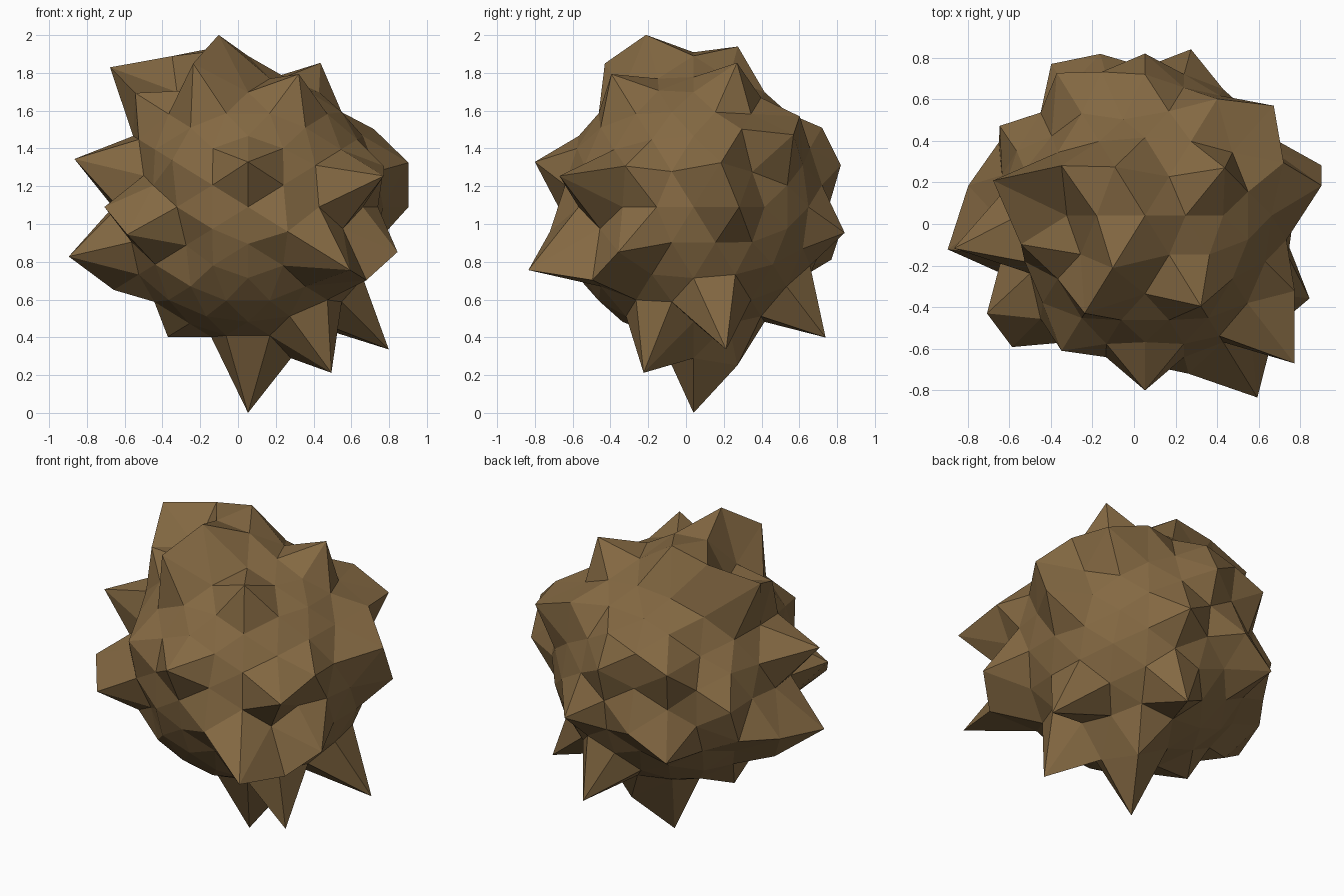
import bpy, bmesh, math
from mathutils import Vector, Matrix

if "Cube" in bpy.data.objects:
    bpy.data.objects.remove(bpy.data.objects["Cube"])

CENTRE = Vector((0.053, 0.04, 1.09))
BASE_RADIUS = 0.715

# Peaks and hollows, measured from the centre of the rock
FEATURES = [
    # front
    (0, -.84, .24), (.55, -.87, -.33), (.72, -.71, .16), (-.64, -.63, -.15),
    (-.33, -.53, -.20), (-.40, -.65, .25), (.21, -.76, -.13),
    (.63, -.53, -.39),
    # right
    (.79, -.40, -.24), (.85, .24, 0), (.85, .15, .23), (.72, -.36, .22),
    (.67, .25, .41), (.62, .53, .38),
    # top
    (-.15, -.26, .91), (.39, .23, .76), (-.15, .23, .85), (.27, -.44, .70),
    (0, 0, .80), (-.23, 0, .82), (-.73, .17, .74), (-.29, -.47, .76),
    (-.60, -.14, .60), (-.40, .24, .80),
    # left
    (-.92, -.16, .25), (-.95, -.16, -.26), (-.85, .15, -.23), (-.70, .43, 0),
    (-.76, -.47, 0), (-.55, -.28, .17), (-.71, 0, -.44), (-.70, .36, -.21),
    # back
    (0, .68, .42), (.22, .80, -.14), (0, .78, .22), (-.45, .73, -.28),
    (.35, .56, .48), (-.45, .38, .28), (-.42, .69, .26), (-.21, .78, -.13),
    (-.21, .69, .35), (-.11, .46, .46),
    # underside
    (0, 0, -1.09), (.44, -.26, -.88), (.75, .17, -.75), (-.42, 0, -.69),
    (.16, .70, -.69), (.14, .23, -.84), (.23, 0, -.80),
]

# Icosahedron turned so an edge midpoint points up, then split twice
bm = bmesh.new()
bmesh.ops.create_icosphere(bm, subdivisions=1, radius=1)
tilt = -math.atan(2) / 2
bmesh.ops.rotate(bm, verts=bm.verts, cent=(0, 0, 0), matrix=Matrix.Rotation(tilt, 3, 'Y'))
for _ in range(2):
    bmesh.ops.subdivide_edges(bm, edges=bm.edges[:], cuts=1, use_grid_fill=True)
    for v in bm.verts:
        v.co.normalize()

# Push the matching vertices in or out along their own direction
verts = list(bm.verts)
radii = {v: BASE_RADIUS for v in verts}
for feature in map(Vector, FEATURES):
    nearest = max(verts, key=lambda v: v.co.dot(feature))
    radii[nearest] = feature.length
for v, radius in radii.items():
    v.co = CENTRE + v.co * radius
bmesh.ops.triangulate(bm, faces=bm.faces[:])
bmesh.ops.recalc_face_normals(bm, faces=bm.faces[:])

# Rock object, flat shaded
mesh = bpy.data.meshes.new("jagged_rock")
bm.to_mesh(mesh)
bm.free()
rock = bpy.data.objects.new("jagged_rock", mesh)
bpy.context.collection.objects.link(rock)

brown = bpy.data.materials.new("brown_stone")
brown.diffuse_color = (0.23, 0.14, 0.055, 1)
brown.use_nodes = True
brown.node_tree.nodes["Principled BSDF"].inputs["Base Color"].default_value = brown.diffuse_color
mesh.materials.append(brown)
